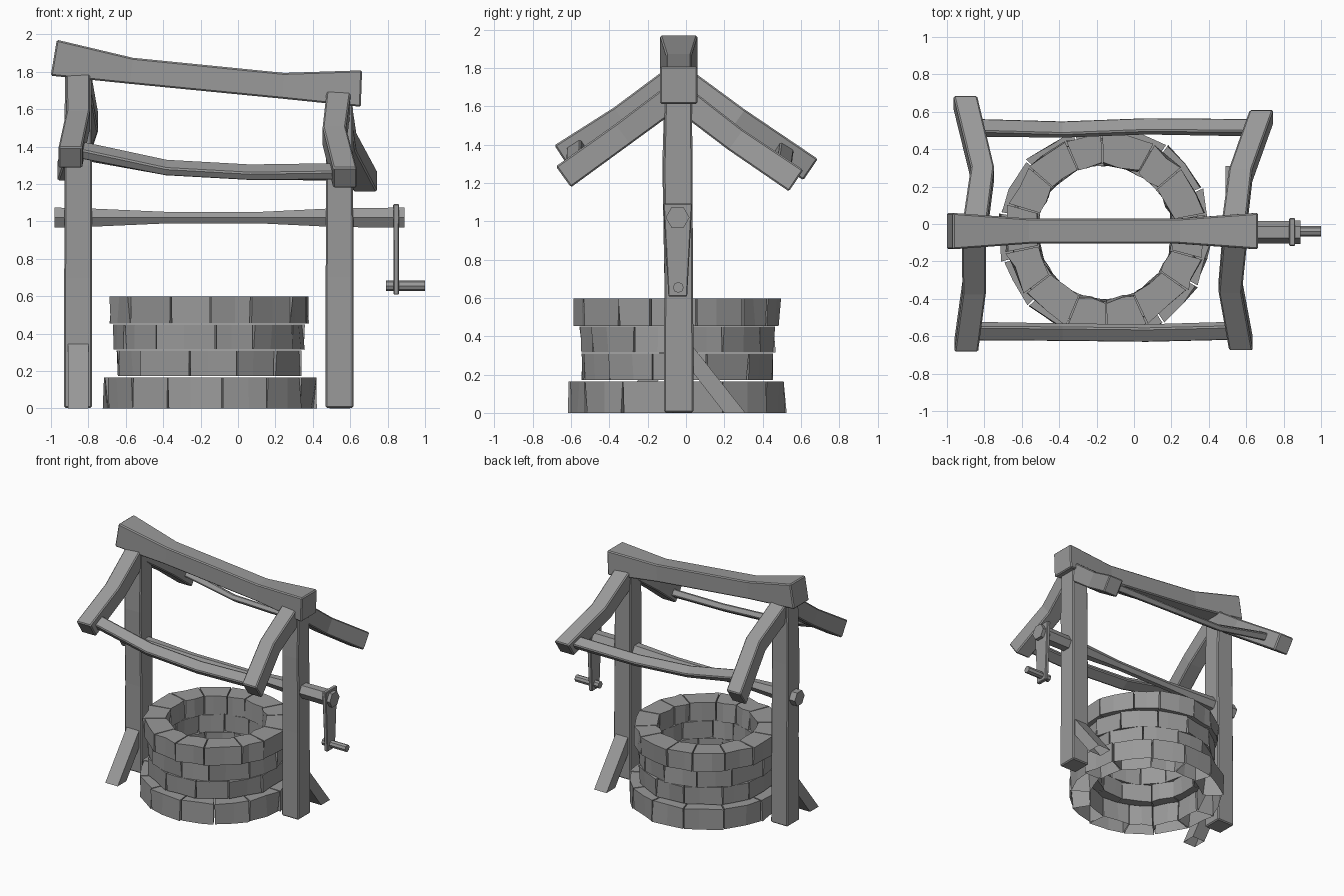
import bpy, bmesh, math, random
from mathutils import Vector

if "Cube" in bpy.data.objects:
    bpy.data.objects.remove(bpy.data.objects["Cube"])

random.seed(4)
YC = -0.038          # depth centre line of frame
WX, WY = -0.155, -0.045  # well centre
grey = bpy.data.materials.new("dark_grey")
grey.diffuse_color = (.32, .32, .32, 1)
grey.use_nodes = True
grey.node_tree.nodes["Principled BSDF"].inputs["Base Color"].default_value = grey.diffuse_color


def make(name, bm, bevel=0.0, open_base=False):
    bmesh.ops.recalc_face_normals(bm, faces=bm.faces)
    if open_base:    # hollow underside where the part meets the ground
        base = [f for f in bm.faces if all(v.co.z < .001 for v in f.verts)]
        bmesh.ops.delete(bm, geom=base, context='FACES')
    me = bpy.data.meshes.new(name)
    bm.to_mesh(me)
    bm.free()
    me.materials.append(grey)
    ob = bpy.data.objects.new(name, me)
    bpy.context.collection.objects.link(ob)
    if bevel:
        m = ob.modifiers.new("edge_wear", 'BEVEL')
        m.width, m.segments, m.limit_method = bevel, 1, 'ANGLE'
        m.angle_limit = math.radians(40)
    return ob


def loft(name, rings, bevel=0.0, open_base=False):
    bm = bmesh.new()
    vs = [[bm.verts.new(p) for p in r] for r in rings]
    n = len(vs[0])
    for a, b in zip(vs, vs[1:]):
        for i in range(n):
            bm.faces.new((a[i], a[(i + 1) % n], b[(i + 1) % n], b[i]))
    bm.faces.new(vs[0][::-1])
    bm.faces.new(vs[-1])
    return make(name, bm, bevel, open_base)


def timber(name, pts, sizes, side, bevel=0.008):
    """Square-section timber through pts; sizes = (width, height) per point."""
    pts, side, rings = [Vector(p) for p in pts], Vector(side), []
    for i, p in enumerate(pts):
        t = (pts[min(i + 1, len(pts) - 1)] - pts[max(i - 1, 0)]).normalized()
        up = t.cross(side).normalized()
        w, h = sizes[i]
        rings.append([p + side * w / 2 * a + up * h / 2 * b
                      for a, b in ((-1, -1), (1, -1), (1, 1), (-1, 1))])
    return loft(name, rings, bevel)


def rod(name, stations, y, z, sides=6):
    """Rod along x; stations = (x, radius)."""
    ang = [2 * math.pi * i / sides for i in range(sides)]
    return loft(name, [[(x, y + r * math.cos(a), z + r * math.sin(a)) for a in ang]
                       for x, r in stations])


def brace(name, x, direction):
    """Foot brace cut flat at the ground, leaning away from its post."""
    w, rings = .055, []
    for y0, z0, y1, z1 in ((.075, .36, -.03, .36), (.31, 0, .2, 0)):
        rings.append([(x + s, YC + direction * (y - YC), z)
                      for s, y, z in ((-w, y0, z0), (w, y0, z0), (w, y1, z1), (-w, y1, z1))])
    # sink the upper end into the post
    rings[0] = [(px, py - direction * .05, pz) for px, py, pz in rings[0]]
    return loft(name, rings, 0, True)


X, Y = (1, 0, 0), (0, 1, 0)

# Stone courses of the well wall: z0, z1, outer radius, inner radius, count
for c, (z0, z1, ro, ri, n) in enumerate([(0, .165, .568, .43, 13), (.172, .31, .503, .37, 12),
                                         (.314, .45, .505, .37, 12), (.453, .598, .535, .37, 14)]):
    step = 2 * math.pi / n
    joints = [(i + .5 * (c % 2) + random.uniform(-.14, .14)) * step for i in range(n)]
    joints.append(joints[0] + 2 * math.pi)
    for i in range(n):
        a0, a1 = joints[i] + .008, joints[i + 1] - .008
        rings = []
        for a, bulge in ((a0, 0), ((a0 + a1) / 2 + random.uniform(-.08, .08), -.012), (a1, 0)):
            ring = []
            for r, z in ((ri, z0), (ro, z0), (ro, z1), (ri, z1)):
                rr = r + bulge + random.uniform(-.01, .01)
                ring.append((WX + rr * math.cos(a), WY + rr * math.sin(a), z))
            rings.append(ring)
        loft(f"wall_stone_{c}_{i}", rings, 0, True)

# Upright posts
timber("left_post", [(-.855, YC, .003), (-.855, YC, .7), (-.855, YC - .008, 1.3), (-.855, YC, 1.82)],
       [(.15, .155), (.148, .15), (.147, .155), (.14, .14)], X)
timber("right_post", [(.543, YC, .003), (.543, YC, .7), (.543, YC - .004, 1.3), (.543, YC, 1.69)],
       [(.15, .155), (.148, .15), (.145, .15), (.14, .14)], X)

# Diagonal foot braces
brace("left_brace", -.855, -1)
brace("right_brace", .545, 1)

# Sagging ridge beam
timber("ridge_beam", [(-.985, YC, 1.875), (-.57, YC, 1.805), (.24, YC, 1.725), (.66, YC, 1.71)],
       [(.195, .195), (.135, .14), (.135, .138), (.195, .195)], Y)

# Four crooked rafters
for name, pts in {
    "left_front_rafter": [(-.855, -.06, 1.745), (-.855, -.34, 1.54), (-.897, -.65, 1.34)],
    "left_back_rafter": [(-.85, -.02, 1.74), (-.81, .27, 1.53), (-.902, .65, 1.27)],
    "right_front_rafter": [(.54, -.06, 1.655), (.515, -.33, 1.455), (.572, -.64, 1.232)],
    "right_back_rafter": [(.535, -.02, 1.64), (.57, .26, 1.425), (.682, .575, 1.212)],
}.items():
    timber(name, pts, [(.13, .135), (.125, .13), (.127, .135)], X)

# Eave rails: flat planks lying in the roof slopes
S, C = math.sin(math.radians(34)), math.cos(math.radians(34))
timber("front_eave_rail", [(-.88, -.572, 1.39), (-.385, -.578, 1.288), (.065, -.583, 1.263), (.56, -.57, 1.268)],
       [(.09, .06), (.09, .05), (.09, .05), (.09, .055)], (0, C, S))
timber("back_eave_rail", [(-.88, .515, 1.38), (-.385, .505, 1.285), (.065, .522, 1.262), (.62, .515, 1.258)],
       [(.085, .06), (.085, .045), (.085, .045), (.085, .055)], (0, C, -S))

# Rope axle, crank arm and handle
rod("axle", [(-.98, .062), (-.82, .058), (-.37, .035), (.11, .035), (.52, .058), (.89, .062)], -.044, 1.02)
timber("crank_arm", [(.846, -.043, 1.093), (.846, -.043, .608)], [(.032, .15), (.03, .098)], X, .005)
rod("crank_handle", [(.79, .028), (1.0, .028)], -.04, .655, 8)
